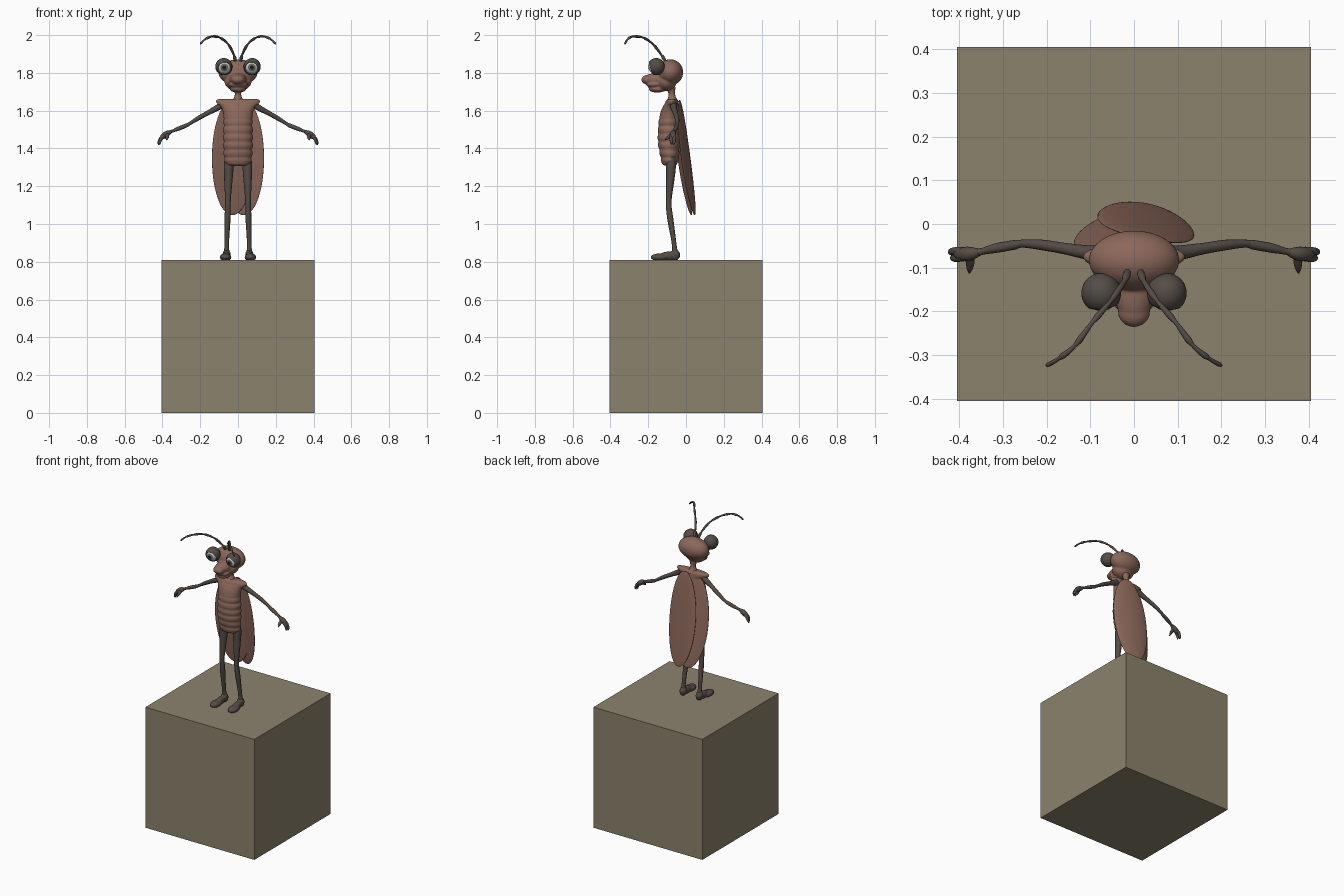
import bpy, bmesh, math
from mathutils import Vector, Matrix

if "Cube" in bpy.data.objects:
    bpy.data.objects.remove(bpy.data.objects["Cube"])


def material(name, rgb):
    m = bpy.data.materials.new(name)
    m.diffuse_color = (*rgb, 1)
    m.use_nodes = True
    m.node_tree.nodes["Principled BSDF"].inputs["Base Color"].default_value = m.diffuse_color
    return m


STONE = material("olive stone", (0.262, 0.225, 0.152))
BROWN = material("shell brown", (0.262, 0.138, 0.105))
DARK = material("dark limb", (0.088, 0.072, 0.062))
WHITE = material("eye white", (0.62, 0.66, 0.68))
IRIS = material("iris grey", (0.16, 0.14, 0.12))
PUPIL = material("pupil black", (0.012, 0.012, 0.012))


def finish(name, bm, mats, smooth=True):
    bmesh.ops.recalc_face_normals(bm, faces=bm.faces)
    me = bpy.data.meshes.new(name)
    for f in bm.faces:
        f.smooth = smooth
    bm.to_mesh(me)
    bm.free()
    for m in mats:
        me.materials.append(m)
    ob = bpy.data.objects.new(name, me)
    bpy.context.collection.objects.link(ob)
    return ob


def ellipsoid(bm, c, r, rot=None, u=32, v=20):
    mat = Matrix.Translation(c) @ (rot or Matrix()) @ Matrix.Diagonal((*r, 1))
    return bmesh.ops.create_uvsphere(bm, u_segments=u, v_segments=v, radius=1, matrix=mat)["verts"]


def spline(pts, n):
    """Catmull-Rom samples through rows of any width."""
    p = [pts[0]] + list(pts) + [pts[-1]]
    out = []
    for i in range(1, len(p) - 2):
        for k in range(n):
            t = k / n
            out.append([0.5 * (2 * b + (c - a) * t + (2 * a - 5 * b + 4 * c - d) * t * t
                               + (3 * b - a - 3 * c + d) * t ** 3)
                        for a, b, c, d in zip(p[i - 1], p[i], p[i + 1], p[i + 2])])
    return out + [list(pts[-1])]


def skin(bm, rings):
    loops = [[bm.verts.new(v) for v in r] for r in rings]
    n = len(loops[0])
    for a, b in zip(loops, loops[1:]):
        for i in range(n):
            bm.faces.new((a[i], a[(i + 1) % n], b[(i + 1) % n], b[i]))
    bm.faces.new(loops[0])
    bm.faces.new(loops[-1])


def tube(bm, pts, s=1, seg=14, n=6):
    """Round limb through rows of x, y, z, radius; s mirrors in x."""
    rows = spline(pts, n)
    P = [Vector((s * r[0], r[1], r[2])) for r in rows]
    nrm, rings = Vector((0.31, 0.77, 0.2)), []
    for i, c in enumerate(P):
        t = (P[min(i + 1, len(P) - 1)] - P[max(i - 1, 0)]).normalized()
        nrm = (nrm - t * nrm.dot(t)).normalized()
        b = t.cross(nrm)
        r = max(rows[i][3], 0.001)
        rings.append([c + r * (nrm * math.cos(a) + b * math.sin(a))
                      for a in (2 * math.pi * k / seg for k in range(seg))])
    skin(bm, rings)


def blend(ob, voxel, repeat):
    m = ob.modifiers.new("fuse", 'REMESH')
    m.mode, m.voxel_size, m.use_smooth_shade = 'VOXEL', voxel, True
    k = ob.modifiers.new("soften", 'SMOOTH')
    k.factor, k.iterations = 0.5, repeat


# pedestal block
bm = bmesh.new()
bmesh.ops.create_cube(bm, size=0.81, matrix=Matrix.Translation((0, 0, 0.405)))
finish("pedestal", bm, [STONE], False)

# torso: rows of z, half width, half depth, centre y, with ringed belly
rows = [(1.308, 0.035, 0.020, -0.085), (1.316, 0.060, 0.038, -0.087), (1.345, 0.072, 0.047, -0.086),
        (1.42, 0.077, 0.056, -0.091), (1.49, 0.077, 0.057, -0.091), (1.54, 0.075, 0.054, -0.090),
        (1.59, 0.079, 0.048, -0.087), (1.622, 0.092, 0.041, -0.081), (1.637, 0.110, 0.036, -0.077),
        (1.652, 0.116, 0.031, -0.075), (1.661, 0.100, 0.022, -0.074), (1.662, 0.03, 0.010, -0.073)]
bm = bmesh.new()
rings = []
for z, rx, ry, cy in spline(rows, 9):
    g = 0.93 + 0.10 * abs(math.sin(math.pi * (z - 1.31) / 0.042)) ** 0.6 if 1.33 < z < 1.562 else 1
    rings.append([(rx * g * math.cos(a), cy + ry * g * math.sin(a), z)
                  for a in (2 * math.pi * k / 36 for k in range(36))])
skin(bm, rings)
finish("torso", bm, [BROWN])

# neck
bm = bmesh.new()
tube(bm, [(0, -0.073, 1.645, 0.036), (0, -0.074, 1.668, 0.022), (0, -0.075, 1.69, 0.017),
          (0, -0.08, 1.72, 0.025)])
finish("neck", bm, [BROWN])

# head: skull, cheeks, snout, nose and lower lip fused together
bm = bmesh.new()
for c, r in (((0, -0.083, 1.803), (0.104, 0.068, 0.069)),
             ((0, -0.105, 1.755), (0.072, 0.055, 0.052)),
             ((0, -0.150, 1.766), (0.046, 0.076, 0.034)),
             ((0, -0.200, 1.764), (0.037, 0.036, 0.026)),
             ((0, -0.168, 1.738), (0.052, 0.042, 0.018)),
             ((0, -0.152, 1.714), (0.044, 0.046, 0.018))):
    ellipsoid(bm, c, r)
blend(finish("head", bm, [BROWN]), 0.005, 4)

# wing cases, the right one lapping over the left
for s, side, y in ((1, "right", 0.006), (-1, "left", -0.012)):
    bm = bmesh.new()
    rot = Matrix.Rotation(math.radians(7.5), 4, 'X') @ Matrix.Rotation(math.radians(-11 * s), 4, 'Z')
    vs = ellipsoid(bm, (0, 0, 0), (0.113, 0.010, 0.308), u=40, v=28)
    for v in vs:
        v.co.y -= 0.8 * v.co.x ** 2
        v.co = rot @ v.co + Vector((0.029 * s, y, 1.352))
    finish(side + "_wing_case", bm, [BROWN])

for s, side in ((1, "right"), (-1, "left")):
    # eyeball with iris and pupil picked by angle from the gaze
    c = Vector((0.075 * s, -0.158, 1.833))
    gaze = Vector((-0.05 * s, -1, -0.1)).normalized()
    turn = gaze.to_track_quat('Z', 'Y').to_matrix().to_4x4()
    bm = bmesh.new()
    ellipsoid(bm, c, (0.041, 0.041, 0.041), turn, 32, 24)
    for f in bm.faces:
        a = math.degrees((f.calc_center_median() - c).angle(gaze))
        f.material_index = 2 if a < 15 else 1 if a < 30 else 0
    finish(side + "_eye", bm, [WHITE, IRIS, PUPIL])

    # hooded eyelid, open to the front and below
    look = Vector((-0.12 * s, -0.94, -0.30)).normalized()
    turn = look.to_track_quat('Z', 'Y').to_matrix().to_4x4()
    bm = bmesh.new()
    ellipsoid(bm, c, (0.0455, 0.0455, 0.0455), turn, 32, 24)
    gone = [f for f in bm.faces if (f.calc_center_median() - c).angle(look) < math.radians(52)]
    bmesh.ops.delete(bm, geom=gone, context='FACES')
    lid = finish(side + "_eyelid", bm, [DARK])
    m = lid.modifiers.new("thickness", 'SOLIDIFY')
    m.thickness = 0.006

    # jointed antenna
    pts = spline([(0.014, -0.105, 1.855, 0.008), (0.022, -0.13, 1.895, 0.007), (0.052, -0.175, 1.952, 0.006),
                  (0.095, -0.225, 1.986, 0.006), (0.135, -0.278, 1.993, 0.006),
                  (0.172, -0.308, 1.979, 0.0055), (0.2, -0.324, 1.953, 0.004)], 4)
    for i, p in enumerate(pts):
        p[3] *= (0.8, 0.95, 1.1, 1.25)[i % 4]
    bm = bmesh.new()
    tube(bm, pts, s, 10, 2)
    finish(side + "_antenna", bm, [DARK])

    # arm
    bm = bmesh.new()
    tube(bm, [(0.085, -0.068, 1.63, 0.018), (0.115, -0.064, 1.612, 0.016), (0.16, -0.056, 1.588, 0.013),
              (0.21, -0.048, 1.560, 0.012), (0.255, -0.045, 1.532, 0.009), (0.275, -0.048, 1.521, 0.011),
              (0.315, -0.055, 1.505, 0.011), (0.345, -0.062, 1.493, 0.008), (0.362, -0.066, 1.487, 0.009)], s)
    finish(side + "_arm", bm, [DARK])

    # hand: palm, two fingers and a thumb
    bm = bmesh.new()
    tube(bm, [(0.355, -0.065, 1.489, 0.009), (0.376, -0.068, 1.478, 0.016),
              (0.396, -0.069, 1.464, 0.015), (0.408, -0.07, 1.452, 0.008)], s)
    tube(bm, [(0.392, -0.062, 1.47, 0.010), (0.410, -0.062, 1.452, 0.009),
              (0.418, -0.064, 1.432, 0.008), (0.420, -0.067, 1.418, 0.003)], s)
    tube(bm, [(0.392, -0.076, 1.468, 0.010), (0.408, -0.078, 1.450, 0.009),
              (0.414, -0.078, 1.432, 0.007), (0.414, -0.079, 1.420, 0.003)], s)
    tube(bm, [(0.376, -0.072, 1.474, 0.011), (0.375, -0.088, 1.463, 0.010),
              (0.376, -0.102, 1.453, 0.007), (0.377, -0.112, 1.444, 0.002)], s)
    finish(side + "_hand", bm, [DARK])

    # leg
    bm = bmesh.new()
    tube(bm, [(0.047, -0.078, 1.355, 0.022), (0.049, -0.079, 1.31, 0.026), (0.051, -0.084, 1.23, 0.022),
              (0.053, -0.091, 1.14, 0.016), (0.054, -0.091, 1.09, 0.015), (0.056, -0.082, 1.02, 0.016),
              (0.059, -0.068, 0.93, 0.013), (0.06, -0.060, 0.87, 0.013), (0.06, -0.058, 0.84, 0.02)], s)
    finish(side + "_leg", bm, [DARK])

    # foot: heel and broad toe fused, flat underneath
    bm = bmesh.new()
    for c, r in (((0.060, -0.058, 0.836), (0.022, 0.027, 0.030)),
                 ((0.062, -0.095, 0.830), (0.022, 0.045, 0.024)),
                 ((0.066, -0.138, 0.824), (0.031, 0.049, 0.020))):
        ellipsoid(bm, (c[0] * s, c[1], c[2]), r)
    for v in bm.verts:
        v.co.z = max(v.co.z, 0.808)
    blend(finish(side + "_foot", bm, [DARK]), 0.004, 3)
